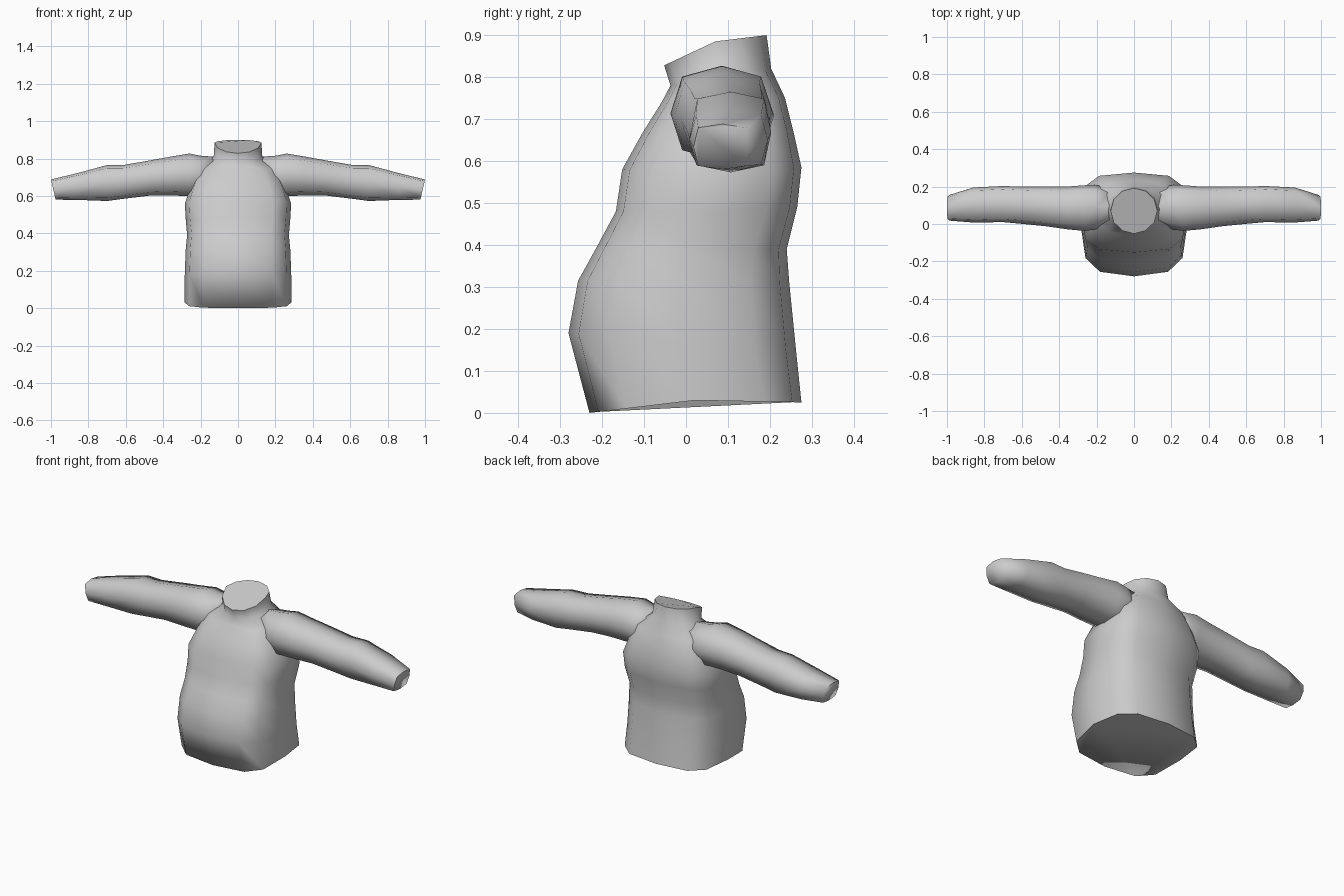
import bpy, bmesh, math

if "Cube" in bpy.data.objects:
    bpy.data.objects.remove(bpy.data.objects["Cube"])

fabric = bpy.data.materials.new("grey fabric")
fabric.diffuse_color = (0.6, 0.6, 0.6, 1)
fabric.use_nodes = True
fabric.node_tree.nodes["Principled BSDF"].inputs["Base Color"].default_value = fabric.diffuse_color


def spow(v, p):
    return math.copysign(abs(v) ** p, v) if abs(v) > 1e-6 else 0.0


def loft(name, rings):
    """Skin a list of closed rings and cap both ends."""
    bm = bmesh.new()
    loops = [[bm.verts.new(p) for p in ring] for ring in rings]
    for a, b in zip(loops, loops[1:]):
        n = len(a)
        for i in range(n):
            j = (i + 1) % n
            bm.faces.new((a[i], a[j], b[j], b[i]))
    bm.faces.new(loops[0])
    bm.faces.new(loops[-1])
    bmesh.ops.recalc_face_normals(bm, faces=bm.faces)
    me = bpy.data.meshes.new(name)
    bm.to_mesh(me)
    bm.free()
    me.materials.append(fabric)
    ob = bpy.data.objects.new(name, me)
    bpy.context.collection.objects.link(ob)
    bpy.ops.object.select_all(action='DESELECT')
    ob.select_set(True)
    bpy.context.view_layer.objects.active = ob
    bpy.ops.object.shade_smooth_by_angle(angle=math.radians(80))
    return ob


def torso_ring(zf, zs, zb, yf, yb, w, p):
    """Horizontal ring: heights at front, side, back; depth; half width; roundness."""
    pts = []
    cy, d = (yf + yb) / 2, (yb - yf) / 2
    for i in range(12):
        a = math.radians(30 * i)
        s, c = spow(math.sin(a), p), spow(math.cos(a), p)
        z = zs + (c * (zb - zs) if c > 0 else -c * (zf - zs))
        pts.append((w * s, cy + d * c, z))
    return pts


# Body with belly, chest and collar
body = [
    (0.00, 0.03, 0.025, -0.23, 0.275, 0.285, 0.62),
    (0.19, 0.17, 0.15, -0.28, 0.262, 0.285, 0.65),
    (0.315, 0.31, 0.31, -0.257, 0.246, 0.28, 0.65),
    (0.40, 0.39, 0.39, -0.21, 0.24, 0.272, 0.62),
    (0.48, 0.48, 0.49, -0.167, 0.265, 0.28, 0.6),
    (0.58, 0.56, 0.585, -0.152, 0.275, 0.284, 0.6),
    (0.67, 0.66, 0.67, -0.102, 0.256, 0.25, 0.62),
    (0.74, 0.755, 0.75, -0.058, 0.236, 0.215, 0.75),
    (0.78, 0.812, 0.82, -0.037, 0.203, 0.13, 0.95),
    (0.828, 0.885, 0.90, -0.052, 0.192, 0.125, 1.0),
]
loft("sweater_body", [torso_ring(*r) for r in body])

# Sleeves: x at bottom, x at top, z bottom, z top, y front, y back, roundness
sleeve = [
    (0.13, 0.13, 0.62, 0.810, 0.00, 0.19, 0.8),
    (0.22, 0.20, 0.60, 0.815, -0.03, 0.21, 0.8),
    (0.27, 0.26, 0.60, 0.827, -0.037, 0.207, 0.75),
    (0.36, 0.36, 0.602, 0.81, -0.028, 0.20, 0.7),
    (0.47, 0.47, 0.602, 0.79, -0.012, 0.20, 0.65),
    (0.61, 0.61, 0.585, 0.766, 0.002, 0.20, 0.6),
    (0.70, 0.70, 0.573, 0.765, 0.010, 0.203, 0.55),
    (0.86, 0.86, 0.579, 0.722, 0.008, 0.195, 0.55),
    (0.975, 1.00, 0.58, 0.688, 0.018, 0.155, 0.5),
]


def sleeve_ring(side, xb, xt, zb, zt, yf, yb, p):
    pts = []
    for i in range(8):
        a = math.radians(45 * i)
        s, c = spow(math.sin(a), p), spow(math.cos(a), p)
        x = (xb + xt) / 2 + s * (xt - xb) / 2
        pts.append((side * x, (yf + yb) / 2 + c * (yb - yf) / 2,
                    (zb + zt) / 2 + s * (zt - zb) / 2))
    return pts


for label, side in (("left", 1), ("right", -1)):
    loft(label + "_sleeve", [sleeve_ring(side, *r) for r in sleeve])
